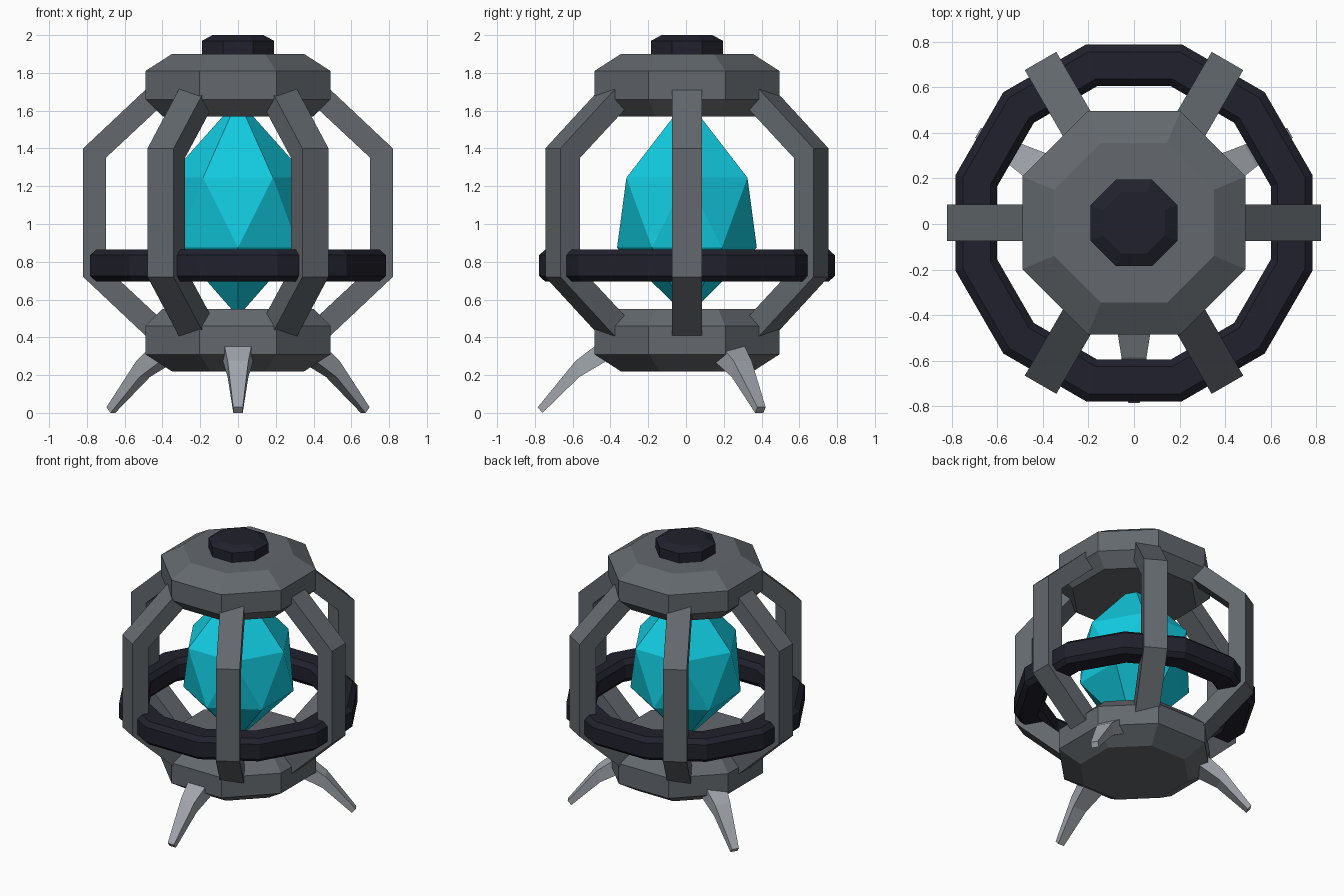
import bpy, bmesh
from math import cos, sin, pi, radians
from mathutils import Matrix, Vector

cube = bpy.data.objects.get("Cube")
if cube:
    bpy.data.objects.remove(cube, do_unlink=True)

SHIFT = 0.005  # cage axis sits slightly behind the centre


def material(name, rgb):
    m = bpy.data.materials.new(name)
    m.use_nodes = True
    m.diffuse_color = (*rgb, 1)
    m.node_tree.nodes["Principled BSDF"].inputs["Base Color"].default_value = (*rgb, 1)
    return m


grey = material("cage grey", (0.125, 0.14, 0.155))
dark = material("dark navy", (0.015, 0.015, 0.026))
cyan = material("crystal cyan", (0.006, 0.6, 0.75))
pale = material("pale leg grey", (0.36, 0.385, 0.42))


def loft(name, rings, mat, closed=False, turn=0):
    """Skin rings of points that all have the same count."""
    bm = bmesh.new()
    loops = [[bm.verts.new(p) for p in ring] for ring in rings]
    pairs = list(zip(loops, loops[1:]))
    if closed:
        pairs.append((loops[-1], loops[0]))
    else:
        bm.faces.new(loops[0])
        bm.faces.new(loops[-1])
    for a, b in pairs:
        for i in range(len(a)):
            j = (i + 1) % len(a)
            bm.faces.new((a[i], a[j], b[j], b[i]))
    return finish(name, bm, mat, turn)


def finish(name, bm, mat, turn=0):
    bmesh.ops.recalc_face_normals(bm, faces=bm.faces)
    bm.transform(Matrix.Translation((0, SHIFT, 0)) @ Matrix.Rotation(turn, 4, "Z"))
    mesh = bpy.data.meshes.new(name)
    bm.to_mesh(mesh)
    bm.free()
    mesh.materials.append(mat)
    obj = bpy.data.objects.new(name, mesh)
    bpy.context.collection.objects.link(obj)
    return obj


def polygon(sides, apothem, z):
    """Level polygon with a flat side facing each axis."""
    r = apothem / cos(pi / sides)
    angles = [(i + 0.5) * 2 * pi / sides for i in range(sides)]
    return [Vector((r * cos(a), r * sin(a), z)) for a in angles]


def turned(name, profile, sides, mat, closed=False):
    return loft(name, [polygon(sides, r, z) for r, z in profile], mat, closed)


# Octagonal base and roof, mirrored about the middle of the cage
cap = [(0.35, 0.22), (0.49, 0.31), (0.49, 0.46), (0.40, 0.55)]
turned("base_cap", cap, 8, grey)
turned("roof_cap", [(r, 2.12 - z) for r, z in cap], 8, grey)

# Knob on the roof
turned("roof_knob", [(0.19, 1.88), (0.19, 1.97), (0.135, 2.0)], 8, dark)

# Twelve-sided band with bevelled edges
band = [(0.60, 0.73), (0.60, 0.83), (0.63, 0.865), (0.75, 0.865),
        (0.783, 0.835), (0.783, 0.725), (0.75, 0.695), (0.63, 0.695)]
turned("band_ring", band, 12, dark, closed=True)

# Six bent cage bars
outer = [(0.48, 0.40), (0.82, 0.72), (0.82, 1.40), (0.48, 1.72)]
inner = [(0.40, 0.49), (0.70, 0.77), (0.70, 1.35), (0.40, 1.63)]
for k in range(6):
    rings = [[(o[0], -0.08, o[1]), (o[0], 0.08, o[1]),
              (i[0], 0.08, i[1]), (i[0], -0.08, i[1])] for o, i in zip(outer, inner)]
    loft(f"cage_bar_{k + 1}", rings, grey, turn=radians(60 * k))

# Three tapered legs: top point, underside point, half width
sections = [((0.40, 0.42), (0.40, 0.29), 0.085),
            ((0.59, 0.275), (0.57, 0.19), 0.055),
            ((0.79, 0.03), (0.765, 0.0), 0.025)]
for k, side in enumerate(("left", "right", "front")):
    rings = [[(t[0], -w, t[1]), (t[0], w, t[1]), (u[0], w, u[1]), (u[0], -w, u[1])]
             for t, u, w in sections]
    loft(f"{side}_leg", rings, pale, turn=radians(30 + 120 * k))

# Six-sided crystal: two staggered hexagons with a point at each end
bm = bmesh.new()
for r, z, offset in ((0.37, 1.245, 0), (0.37, 0.875, pi / 6)):
    for i in range(6):
        a = i * pi / 3 + offset
        bm.verts.new((r * cos(a), r * sin(a), z))
for z in (1.66, 0.51):
    bm.verts.new((0, 0, z))
bmesh.ops.convex_hull(bm, input=bm.verts)
finish("crystal", bm, cyan)
